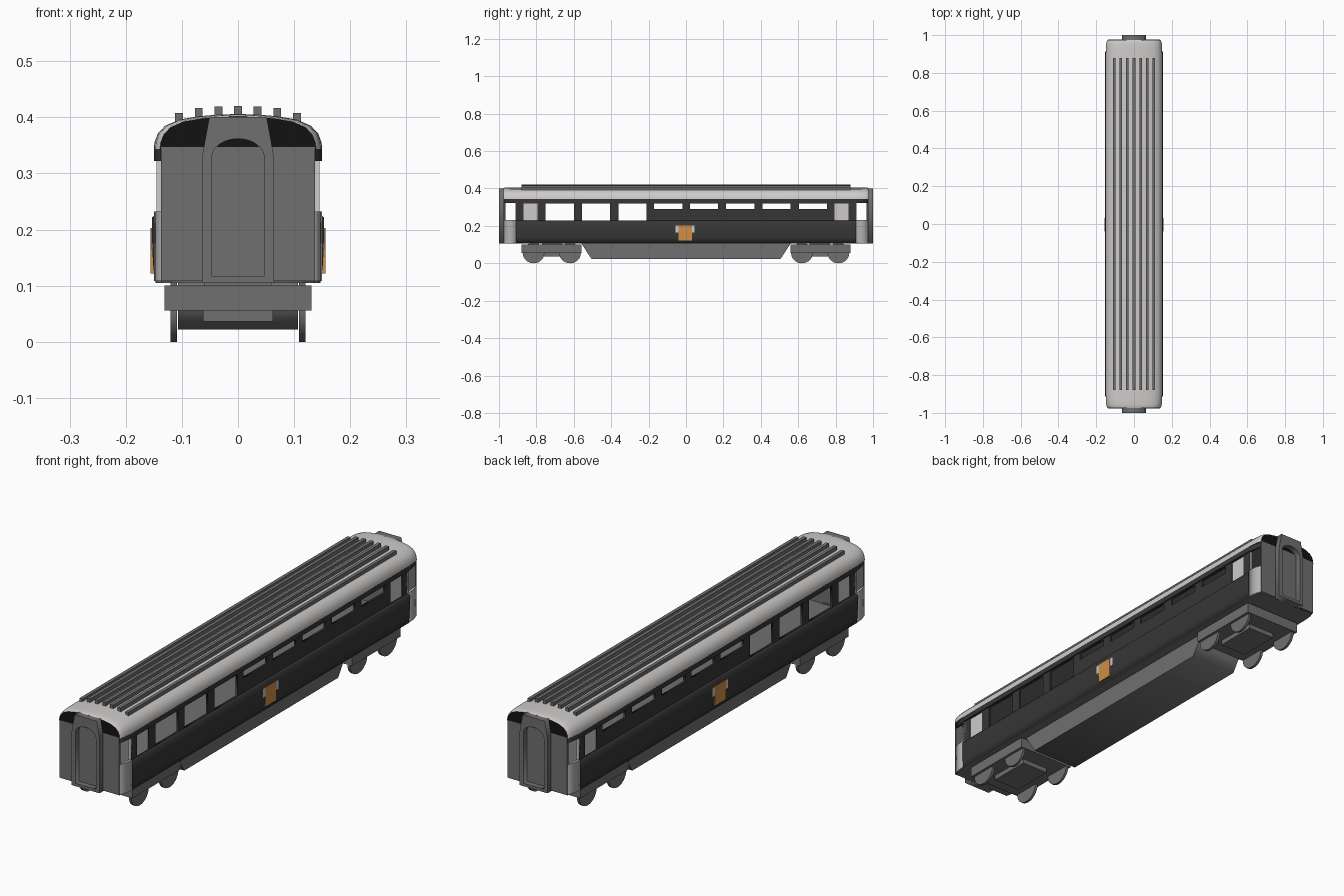
import bpy, bmesh, math

if "Cube" in bpy.data.objects:
    bpy.data.objects.remove(bpy.data.objects["Cube"])

def material(name, r, g, b):
    m = bpy.data.materials.new(name)
    m.diffuse_color = (r, g, b, 1)
    m.use_nodes = True
    m.node_tree.nodes["Principled BSDF"].inputs["Base Color"].default_value = m.diffuse_color
    return m

GREY = material("mid grey", 0.16, 0.16, 0.16)
DARK = material("charcoal", 0.037, 0.037, 0.037)
BLACK = material("black", 0.006, 0.006, 0.006)
LIGHT = material("pale grey", 0.62, 0.60, 0.59)
PALE = material("silver grey", 0.45, 0.45, 0.45)
ORANGE = material("orange", 0.62, 0.27, 0.07)

def finish(name, bm, mats, mirror=""):
    bmesh.ops.remove_doubles(bm, verts=bm.verts, dist=1e-5)
    bmesh.ops.recalc_face_normals(bm, faces=bm.faces)
    me = bpy.data.meshes.new(name)
    bm.to_mesh(me)
    bm.free()
    for m in mats:
        me.materials.append(m)
    ob = bpy.data.objects.new(name, me)
    bpy.context.collection.objects.link(ob)
    if mirror:
        mod = ob.modifiers.new("mirror", 'MIRROR')
        mod.use_axis = ("x" in mirror, "y" in mirror, False)
        mod.use_mirror_merge = False
    return ob

def plate(name, loops, axis, a, b, mat, mirror=""):
    """Extrude an outline (later loops are holes) from a to b along an axis."""
    cu = bpy.data.curves.new(name, 'CURVE')
    cu.dimensions = '2D'
    cu.fill_mode = 'BOTH'
    cu.extrude = (b - a) / 2
    for pts in loops:
        s = cu.splines.new('POLY')
        s.points.add(len(pts) - 1)
        for p, (u, v) in zip(s.points, pts):
            p.co = (u, v, 0, 1)
        s.use_cyclic_u = True
    tmp = bpy.data.objects.new("outline", cu)
    bpy.context.collection.objects.link(tmp)
    dg = bpy.context.evaluated_depsgraph_get()
    me = bpy.data.meshes.new_from_object(tmp.evaluated_get(dg))
    bm = bmesh.new()
    bm.from_mesh(me)
    bpy.data.objects.remove(tmp)
    bpy.data.meshes.remove(me)
    for v in bm.verts:
        u, w, d = v.co.x, v.co.y, v.co.z + (a + b) / 2
        v.co = {"x": (d, u, w), "y": (u, d, w), "z": (u, w, d)}[axis]
    for f in bm.faces:
        f.material_index = 0
    return finish(name, bm, [mat], mirror)

def rect(u0, u1, v0, v1):
    return [(u0, v0), (u1, v0), (u1, v1), (u0, v1)]

def box(name, x0, x1, y0, y1, z0, z1, mat, mirror=""):
    bm = bmesh.new()
    bmesh.ops.create_cube(bm, size=1)
    for v in bm.verts:
        v.co = (x1 if v.co.x > 0 else x0, y1 if v.co.y > 0 else y0, z1 if v.co.z > 0 else z0)
    return finish(name, bm, [mat], mirror)

# Roof: rounded section lofted along the car, narrowing at the ends
half = [(.150, .343), (.149, .355), (.143, .371), (.130, .385),
        (.105, .396), (.070, .402), (.035, .405), (0, .406)]
section = half + [(-x, z) for x, z in half[-2::-1]]
ends = [(.975, .139, .93), (.970, .143, .965), (.955, .147, .99), (.93, .149, 1), (.90, .150, 1)]
stations = [(-y, w, h) for y, w, h in ends] + [(y, w, h) for y, w, h in ends[::-1]]
bm = bmesh.new()
rings = [[bm.verts.new((x * w / .15, y, .343 + (z - .343) * h)) for x, z in section]
         for y, w, h in stations]
n = len(section)
for r, s in zip(rings, rings[1:]):
    for i in range(n):
        f = bm.faces.new((r[i], r[(i + 1) % n], s[(i + 1) % n], s[i]))
        f.material_index = 2 if i == n - 1 else 0
for r in (rings[0], rings[-1]):
    bm.faces.new(r).material_index = 1
roof = finish("roof", bm, [LIGHT, BLACK, GREY])
bpy.context.view_layer.objects.active = roof
roof.select_set(True)
bpy.ops.object.shade_smooth_by_angle(angle=math.radians(35))

# Roof ribs
for i in range(-3, 4):
    top = (.420, .4195, .417, .408)[abs(i)]
    box("roof_rib", i * .035 - .007, i * .035 + .007, -.88, .88, top - .02, top, GREY)

# Upper side walls with open windows and door openings
holes = [rect(y, y + .15, .23, .32) for y in (-.75, -.557, -.362)]
holes += [rect(y, y + .15, .29, .32) for y in (-.17, .022, .215, .41, .605)]
holes += [rect(-.87, -.795, .23, .32), rect(.795, .87, .23, .32)]
plate("upper_wall", [rect(-.91, .91, .222, .343)] + holes, "x", .137, .145, DARK, "x")
box("door_window", .138, .142, .79, .875, .228, .322, LIGHT, "xy")

# Eave strip and corner lintels
plate("eave", [[(.138, -.972), (.148, -.91), (.150, -.90), (.150, .90), (.148, .91),
                (.138, .972), (.133, .972), (.138, .90), (.138, -.90), (.133, -.972)]],
      "z", .322, .344, DARK, "x")

# Lower side walls: slightly bulged, grey on the inside
prof = [(.137, .108), (.148, .108), (.1515, .14), (.153, .18), (.153, .222), (.145, .228), (.137, .228)]
wall = plate("lower_wall", [prof], "y", -.91, .91, DARK, "x")
wall.data.materials.append(GREY)
for f in wall.data.polygons:
    if f.normal.x < -.9:
        f.material_index = 1

# Pale corner panels that taper in to the end walls
plate("corner_panel", [[(.150, .91), (.147, .945), (.138, .972), (.133, .972), (.140, .91)]],
      "z", .108, .232, PALE, "xy")

# Bulkheads behind the end vestibules (edges only, beside the doorway)
box("bulkhead_edge", .134, .145, .898, .911, .228, .325, LIGHT, "xy")

# End walls and floor
box("end_wall", -.137, .137, .968, .976, .108, .347, GREY, "y")
plate("floor", [[(.147, -.91), (.147, .91), (.136, .972), (-.136, .972),
                 (-.147, .91), (-.147, -.91), (-.136, -.972), (.136, -.972)]],
      "z", .105, .112, GREY)

# Gangway frames with arched opening
outer = [(-.064, .105), (.064, .105), (.064, .33), (.051, .401), (-.051, .401), (-.064, .33)]
arch = [(-.047, .117), (.047, .117)]
arch += [(.047 * math.cos(t * math.pi / 12), .328 + .034 * math.sin(t * math.pi / 12)) for t in range(13)]
plate("gangway_frame", [outer, arch], "y", .965, 1.0, GREY, "y")

# Badge plates on both sides
box("badge_wings", .150, .1545, -.055, .046, .165, .202, LIGHT, "x")
box("badge", .148, .1555, -.040, .031, .122, .203, ORANGE, "x")

# Underfloor equipment skirt
plate("underfloor_skirt", [[(-.56, .107), (-.505, .022), (.505, .022), (.56, .107)]],
      "x", -.107, .107, GREY)

# Bogies: frame, pivot, lower beam and four wheels each
box("bogie_frame", -.131, .131, .56, .88, .056, .100, GREY, "y")
box("bogie_pivot", -.060, .060, .66, .77, .095, .108, GREY, "y")
box("bogie_beam", -.062, .062, .63, .81, .036, .060, GREY, "y")
for yc in (.62, .815):
    ring = [(yc + .058 * math.cos(t * math.pi / 14), .055 + .055 * math.sin(t * math.pi / 14))
            for t in range(28)]
    plate("wheel", [ring], "x", .109, .120, GREY, "xy")
